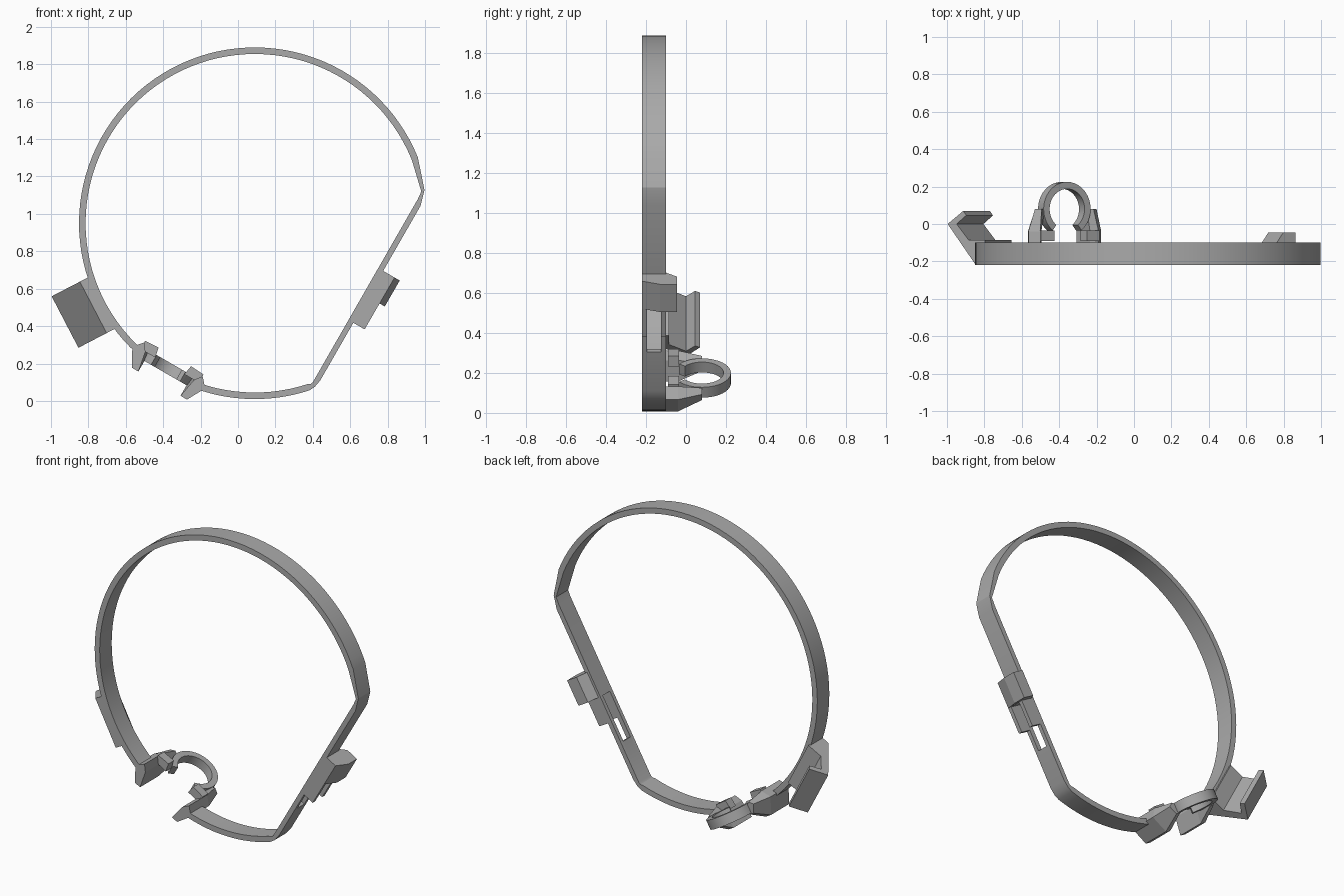
import bpy, bmesh
from math import radians, sin, cos
from mathutils import Vector

old = bpy.data.objects.get("Cube")
if old:
    bpy.data.objects.remove(old)

grey = bpy.data.materials.new("plain grey")
grey.use_nodes = True
colour = (0.4, 0.4, 0.4, 1)
grey.diffuse_color = colour
grey.node_tree.nodes["Principled BSDF"].inputs["Base Color"].default_value = colour

X, Y, Z = Vector((1, 0, 0)), Vector((0, 1, 0)), Vector((0, 0, 1))
CENTRE = Vector((0.09, 0, 0.95))
FRONT, BACK = -0.22, -0.1


def direction(deg):
    return Vector((cos(radians(deg)), 0, sin(radians(deg))))


def finish(name, bm):
    bmesh.ops.recalc_face_normals(bm, faces=bm.faces)
    mesh = bpy.data.meshes.new(name)
    bm.to_mesh(mesh)
    bm.free()
    mesh.materials.append(grey)
    obj = bpy.data.objects.new(name, mesh)
    bpy.context.collection.objects.link(obj)
    return obj


def prism(name, pts, h0, h1, frame, top=None):
    """Extrude a profile, optionally tapering to another one."""
    origin, a, b, h = frame
    bm = bmesh.new()
    low = [bm.verts.new(origin + a * p + b * q + h * h0) for p, q in pts]
    high = [bm.verts.new(origin + a * p + b * q + h * h1) for p, q in top or pts]
    bm.faces.new(low)
    bm.faces.new(high)
    for i in range(len(low)):
        j = (i + 1) % len(low)
        bm.faces.new((low[i], low[j], high[j], high[i]))
    return finish(name, bm)


def strip(name, pairs, h0, h1, frame):
    """Open band with a rectangular section, given outer/inner point pairs."""
    origin, a, b, h = frame
    bm = bmesh.new()
    rows = []
    for outer, inner in pairs:
        rows.append([bm.verts.new(origin + a * p[0] + b * p[1] + h * k)
                     for p, k in ((outer, h0), (inner, h0), (inner, h1), (outer, h1))])
    for r, s in zip(rows, rows[1:]):
        for i in range(4):
            j = (i + 1) % 4
            bm.faces.new((r[i], r[j], s[j], s[i]))
    bm.faces.new(rows[0])
    bm.faces.new(rows[-1])
    return finish(name, bm)


def smooth(obj):
    bpy.ops.object.select_all(action="DESELECT")
    obj.select_set(True)
    bpy.context.view_layer.objects.active = obj
    bpy.ops.object.shade_smooth_by_angle(angle=radians(25))


def arc(cx, cy, outer, inner, start, end, count):
    pairs = []
    for i in range(count + 1):
        t = radians(start + (end - start) * i / count)
        pairs.append(tuple((cx + r * cos(t), cy + r * sin(t)) for r in (outer, inner)))
    return pairs


# Main band: round hoop with one straight side and a gap for the clip
pairs = arc(CENTRE.x, CENTRE.z, 0.94, 0.905, 251, 288, 12)
pairs += [((0.41, 0.075), (0.39, 0.092)), ((0.44, 0.11), (0.40, 0.10)),
          ((0.976, 1.043), (0.962, 1.08)), ((0.997, 1.128), (0.98, 1.12))]
pairs += arc(CENTRE.x, CENTRE.z, 0.94, 0.905, 22, 228, 64)
band = strip("main_band", pairs, FRONT, BACK, (Vector(), X, Z, Y))

# Strap mount on the straight side
out, along = direction(-30), direction(60)
side = (Vector(), out, Y, along)
rail = prism("strap_mount_rail", [(0.31, FRONT), (0.395, FRONT), (0.395, BACK), (0.31, BACK)],
             0.67, 0.83, side)
prism("strap_mount_block", [(0.31, FRONT), (0.395, FRONT), (0.427, -0.13),
                            (0.427, -0.045), (0.35, -0.045), (0.31, BACK)], 0.83, 0.99, side)

# Slot through the band and the rail
cutter = prism("slot_cutter", [(0.25, -0.195), (0.5, -0.195), (0.5, -0.125), (0.25, -0.125)],
               0.54, 0.829, side)
cutter.hide_render = True
for obj in (band, rail):
    mod = obj.modifiers.new("slot", "BOOLEAN")
    mod.operation = "DIFFERENCE"
    mod.solver = "EXACT"
    mod.object = cutter
    bpy.context.view_layer.objects.active = obj
    bpy.ops.object.modifier_apply(modifier=mod.name)
bpy.data.objects.remove(cutter)
smooth(band)

# Slanted hook on the other side
radial = direction(207.5)
prism("side_hook", [(0.92, FRONT), (0.974, FRONT), (1.144, 0), (1.05, 0.07), (1.032, 0.046),
                    (1.09, 0), (1.018, -0.085), (0.92, -0.085)],
      -0.155, 0.155, (CENTRE, radial, Y, direction(297.5)))

# Open round clip bridging the gap
mid = out * -0.41
clip = strip("round_clip", arc(0, 0.08, 0.145, 0.108, -52, 232, 32), -0.065, -0.005,
             (mid, out, Y, along))
smooth(clip)

# Wedge feet, tapered posts and tabs on each side of the clip
foot = [(0.225, -0.03), (0.17, -0.13), (0.13, -0.13), (0.15, -0.02), (0.18, 0.02)]
post = [(0.19, -0.02), (0.16, -0.07), (0.13, -0.07), (0.13, -0.02), (0.16, 0)]
tab = [(0.09, -0.02), (0.18, -0.02), (0.18, 0.03), (0.10, 0.035)]
for label, sign in (("left", 1), ("right", -1)):
    frame = (mid, out * sign, along, Y)
    prism(label + "_clip_foot", foot, FRONT, -0.04, frame)
    prism(label + "_clip_post", foot, -0.04, 0.08, frame, post)
    prism(label + "_clip_tab", tab, -0.09, -0.035, frame)
